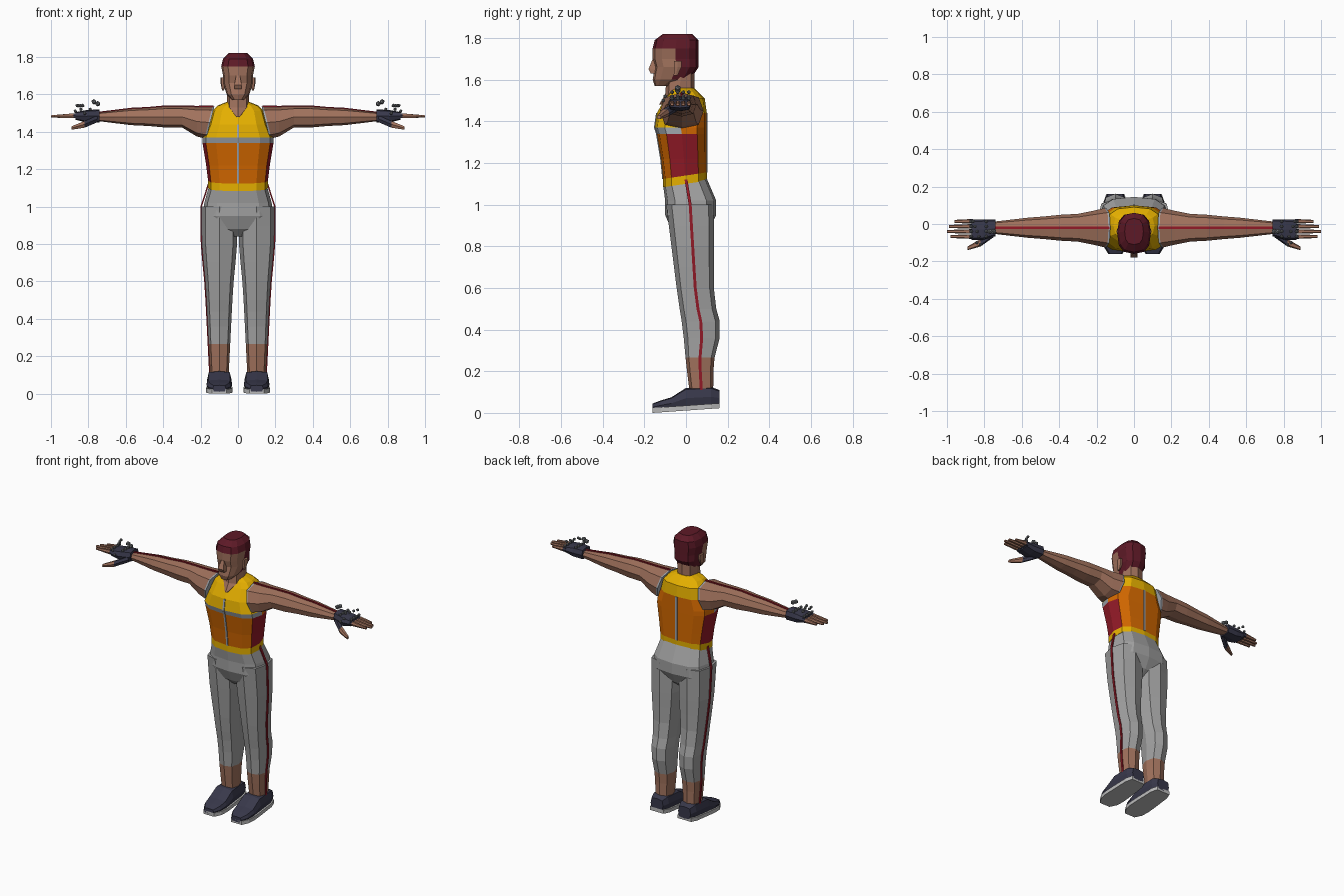
import bpy, bmesh, math
from mathutils import Matrix, Vector

cube = bpy.data.objects.get("Cube")
if cube:
    bpy.data.objects.remove(cube)

COLOURS = {
    "skin": (.36, .17, .11), "hair": (.11, .01, .02), "yellow": (.78, .43, 0),
    "orange": (.66, .14, 0), "red": (.29, .01, .02), "trouser grey": (.36, .36, .36),
    "trim grey": (.36, .39, .43), "navy": (.04, .04, .07), "metal": (.17, .18, .19),
    "sole grey": (.5, .5, .5),
}
materials = {}
for label, rgb in COLOURS.items():
    material = bpy.data.materials.new(label)
    material.use_nodes = True
    material.diffuse_color = (*rgb, 1)
    shader = material.node_tree.nodes["Principled BSDF"]
    shader.inputs["Base Color"].default_value = (*rgb, 1)
    materials[label] = material


def finish(name, bm, colour, mirror):
    """Turn a bmesh into an object; colour is a name or a rule on face centres."""
    bmesh.ops.recalc_face_normals(bm, faces=bm.faces)
    used = []
    for face in bm.faces:
        label = colour if isinstance(colour, str) else colour(face.calc_center_median())
        if label not in used:
            used.append(label)
        face.material_index = used.index(label)
    mesh = bpy.data.meshes.new(name)
    bm.to_mesh(mesh)
    bm.free()
    for label in used:
        mesh.materials.append(materials[label])
    part = bpy.data.objects.new(name, mesh)
    bpy.context.collection.objects.link(part)
    if mirror:
        part.modifiers.new("Mirror", 'MIRROR').use_mirror_merge = False


def loft(name, axis, rings, colour, sides=8, power=.75, mirror=False):
    """Skin rings (position, middle, half size, middle, half size, tilt) along an axis."""
    bm = bmesh.new()
    turn = math.pi / 4 if sides == 4 else 0
    loops = []

    def bend(value):
        return math.copysign(abs(value) ** power, value) if abs(value) > .001 else 0

    for position, a_mid, a_half, b_mid, b_half, *tilt in rings:
        loop = []
        for k in range(sides):
            angle = math.tau * k / sides + turn
            a = a_mid + a_half * bend(math.cos(angle))
            b = b_mid + b_half * bend(math.sin(angle))
            along = position + sum(tilt) * b
            point = {"x": (along, a, b), "y": (a, along, b), "z": (a, b, along)}[axis]
            loop.append(bm.verts.new(point))
        loops.append(loop)
    for lower, upper in zip(loops, loops[1:]):
        for k in range(sides):
            j = (k + 1) % sides
            bm.faces.new((lower[k], lower[j], upper[j], upper[k]))
    bm.faces.new(loops[0])
    bm.faces.new(loops[-1])
    finish(name, bm, colour, mirror)


def strip(name, axis, rings, colour, mirror=False):
    """Square-edged loft for ribbons, boxes and wedges."""
    loft(name, axis, rings, colour, sides=4, power=0, mirror=mirror)


def section(z, width, front, back, tilt=0):
    """Level ring centred on x, from its half width and its front and back."""
    return z, 0, width, (front + back) / 2, (back - front) / 2, tilt


def swell(value, peak, reach):
    return math.exp(-((value - peak) / reach) ** 2)


# Vest: belt, side panels, chest band and yoke
def vest_ring(z, width, front):
    return section(z, width, front, min(.1, 1.6 - z), .15 if z < 1.2 else 0)


vest = [vest_ring(*row) for row in (
    (1.1, .16, -.11), (1.14, .16, -.11), (1.22, .17, -.12), (1.34, .19, -.14),
    (1.37, .19, -.15), (1.44, .16, -.14), (1.51, .14, -.1), (1.54, .11, -.08),
    (1.56, .06, -.06))]


def vest_colour(centre):
    if centre.z - .15 * centre.y < 1.13:
        return "yellow"
    if centre.z < 1.34:
        side = abs(centre.x) > .14 and abs(centre.y) < .07
        return "red" if side else "orange"
    if centre.y > 0:
        return "yellow" if centre.z > 1.45 else "orange"
    return "trim grey" if centre.z < 1.36 else "yellow"


loft("vest", "z", vest, vest_colour, sides=12, power=.7)

# Zip in front and seam behind
for name, side in (("front_zip", -1), ("back_seam", 1)):
    strip(name, "z", [(z, 0, .006, mid + side * half, .004, tilt)
                      for z, x, width, mid, half, tilt in vest[1:6]], "trim grey")

# Neck with a pointed open collar
loft("neck", "z", [section(1.48, .01, -.13, -.09), section(1.53, .06, -.1, .04),
                   section(1.65, .06, -.09, .04)], "skin")


# Head with cropped hair
def head_colour(centre):
    crown = centre.z > 1.74
    nape = centre.y > -.05 and centre.z > 1.61
    return "hair" if crown or nape else "skin"


loft("head", "z", [section(*row) for row in (
    (1.57, .03, -.15, -.07), (1.6, .06, -.16, .02), (1.66, .08, -.15, .06),
    (1.7, .08, -.16, .06), (1.75, .09, -.16, .06), (1.79, .08, -.15, .06),
    (1.82, .05, -.11, .03))], head_colour, sides=12)
strip("nose", "z", [section(1.63, .02, -.17, -.13), section(1.65, .02, -.18, -.13),
                    section(1.7, .01, -.16, -.13)], "skin")
loft("ears", "z", [(1.62, .08, .005, -.05, .01), (1.66, .08, .013, -.04, .02),
                   (1.69, .08, .014, -.04, .02)], "skin", sides=6, mirror=True)


# Arms taper from the shoulder, with swells for upper arm and forearm
def arm_ring(x):
    muscle = .01 * (swell(x, .42, .1) + swell(x, .6, .07))
    return x, -.02, .1 - .09 * x + muscle / 2, 1.48, .075 - .07 * x + muscle


def armhole(start):
    return start, -.02, .105, 1.45, .085, -.25


arms = [arm_ring(x / 100) for x in range(30, 80, 9)]
shoulder = (.22, -.02, .09, 1.455, .08)
loft("armhole_trim", "x", [armhole(.51), armhole(.52)], "trim grey", mirror=True)
loft("arms", "x", [armhole(.52), shoulder] + arms, "skin", mirror=True)
strip("arm_stripes", "x", [(.13, -.02, .006, 1.537, .004)] +
      [(x, y, .006, z + half, .004) for x, y, depth, z, half in [shoulder] + arms],
      "red", mirror=True)

# Gloves, fingers and thumbs
loft("gloves", "x", [(.74, -.02, .045, 1.485, .035), (.81, -.03, .055, 1.483, .033),
                     (.87, -.03, .055, 1.485, .02)], "navy", power=.6, mirror=True)
for k, (name, tip) in enumerate((("index", .98), ("middle", 1), ("ring", .99),
                                 ("little", .96))):
    y = .027 * k - .067
    loft(name + "_fingers", "x", [(.86, y, .012, 1.486, .014), (.88, y, .012, 1.486, .014),
                                  (tip, y, .008, 1.482, .007)],
         lambda centre: "navy" if centre.x < .88 else "skin", sides=6, mirror=True)
loft("thumbs", "x", [(.75, -.05, .02, 1.47, .02), (.82, -.1, .02, 1.44, .02),
                     (.89, -.13, .01, 1.42, .01)],
     lambda centre: "navy" if centre.x < .82 else "skin", sides=6, mirror=True)

# Metal studs and loose links over the gloves
studs = bmesh.new()


def stud(x, y, z, radius=.01):
    place = Matrix.Translation(Vector((x, y, z)))
    bmesh.ops.create_icosphere(studs, subdivisions=1, radius=radius, matrix=place)


for k in range(4):
    y = .027 * k - .067
    stud(.87, y, 1.51)
    stud(.79, y, 1.52)
    stud(.83 + .01 * k, y, 1.54)
stud(.75, -.04, 1.55, .015)
stud(.77, -.04, 1.56, .015)
stud(.84, -.1, 1.52)
stud(.82, -.11, 1.5)
finish("glove_studs", studs, "metal", True)

# Hips
loft("hips", "z", [section(1.11, .155, -.11, .1, .15), section(1.02, .18, -.1, .145),
                   section(.95, .19, -.1, .145), section(.88, .15, -.07, .11),
                   section(.84, .05, -.03, .06)], "trouser grey", sides=12, power=.7)


# Legs lean back as they go down, with swells for thigh and calf
def leg_ring(z):
    calf = swell(z, .4, .1)
    thigh = swell(z, .8, .15)
    return (z, .1, .045 + .05 * z + .01 * thigh,
            .08 - .06 * z + .02 * calf, .05 + .065 * z + .015 * calf)


trousers = [leg_ring(z) for z in (1, .9, .8, .7, .6, .5, .44, .36, .265)]
ankles = [leg_ring(z) for z in (.265, .2, .1)]
loft("trouser_legs", "z", trousers, "trouser grey", mirror=True)
loft("ankles", "z", ankles, "skin", mirror=True)
strip("leg_stripes", "z", [(1.12, .158, .004, 0, .007)] +
      [(z, x + half, .004, y, .007) for z, x, half, y, depth in trousers + ankles[1:]],
      "red", mirror=True)

# Shoes on sloping soles, from toe to heel
shoes, soles = [], []
for y, half, top in ((-.16, .035, .045), (-.12, .06, .06), (-.07, .068, .075),
                     (0, .066, .12), (.12, .06, .125), (.16, .045, .11)):
    ground = .07 * (y + .16)
    shoes.append((y, .1, half, (ground + top) / 2 + .005, (top - ground) / 2 - .005))
    soles.append((y, .1, half + .003, ground + .012, .012))
loft("shoes", "y", shoes, "navy", power=.45, mirror=True)
strip("soles", "y", soles, "sole grey", mirror=True)
